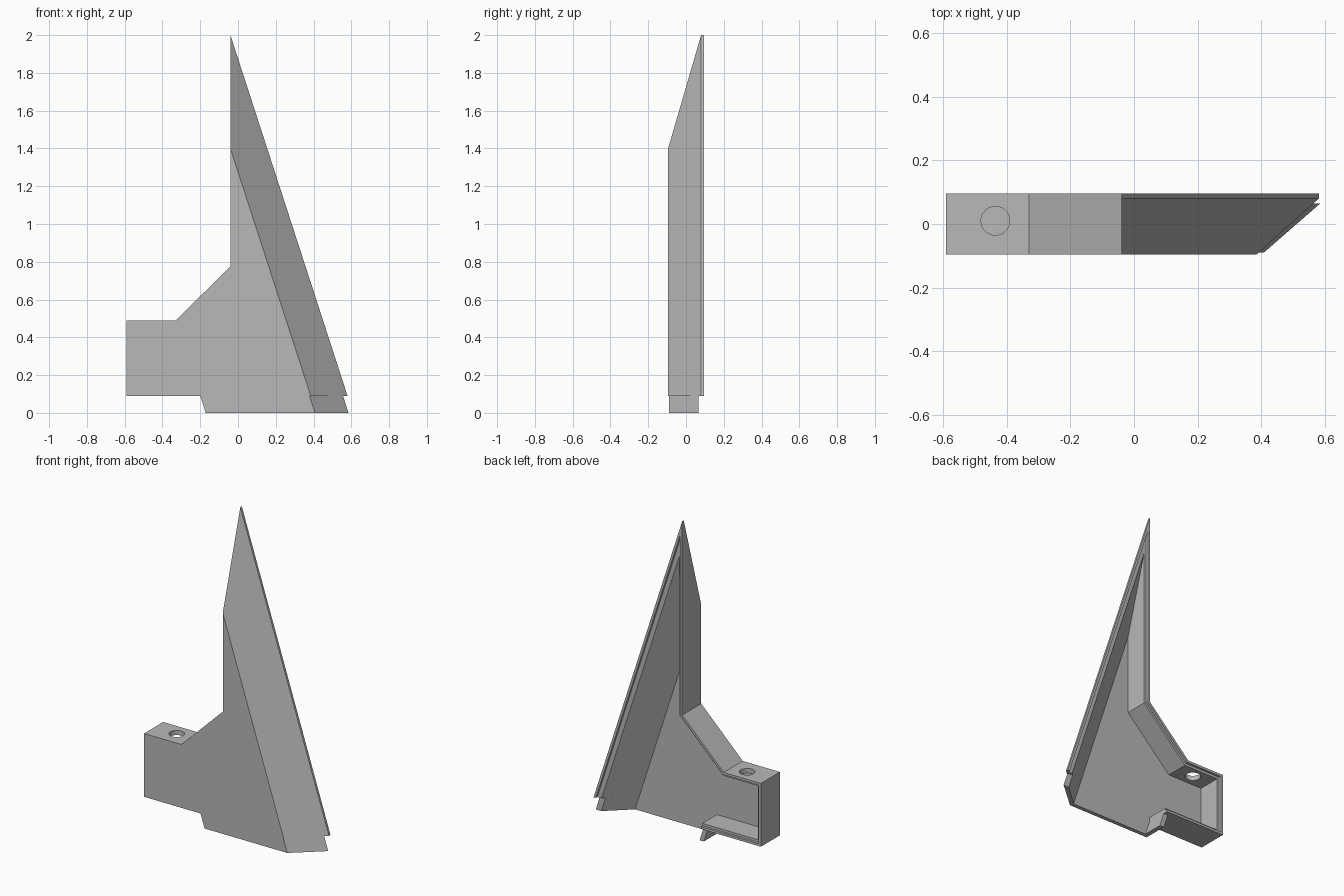
import bpy
import bmesh

default = bpy.data.objects.get("Cube")
if default:
    bpy.data.objects.remove(default, do_unlink=True)

grey = bpy.data.materials.new("plain grey")
grey.use_nodes = True
colour = (0.48, 0.48, 0.48, 1)
grey.diffuse_color = colour
grey.node_tree.nodes["Principled BSDF"].inputs["Base Color"].default_value = colour

BASE = 0.09              # underside of the main shell
SLOPE = 0.3246           # sideways run of the raked edge per unit of height
WALL, RIM = 0.03, 0.015  # wall thickness, thin outer rim
FRONT, LEDGE, BACK = -0.095, 0.08, 0.095


def outline(inset, end_x, y):
    """Open path round the shell, from the floor's end to the raked edge's foot."""
    mast = -0.04 + inset
    peak = BASE + (end_x - mast) / SLOPE
    return [(-0.17, y, BASE + inset), (-0.59 + inset, y, BASE + inset),
            (-0.59 + inset, y, 0.49 - inset),
            (-0.33 + 0.414 * inset, y, 0.49 - inset),
            (mast, y, 0.775 - 0.414 * inset),
            (mast, y, peak), (end_x, y, BASE)]


def finish(name, bm):
    bmesh.ops.recalc_face_normals(bm, faces=bm.faces)
    mesh = bpy.data.meshes.new(name)
    bm.to_mesh(mesh)
    bm.free()
    obj = bpy.data.objects.new(name, mesh)
    bpy.context.collection.objects.link(obj)
    mesh.materials.append(grey)
    return obj


def bridge(bm, a, b):
    for i in range(len(a) - 1):
        bm.faces.new((a[i], a[i + 1], b[i + 1], b[i]))


# Hollow shell: outer skin, stepped back rim, then inner skin
bm = bmesh.new()
rings = [[bm.verts.new(p) for p in outline(*args)] for args in (
    (0, 0.385, FRONT), (0, 0.58, LEDGE), (0, 0.58, BACK),
    (RIM, 0.564, BACK), (RIM, 0.564, LEDGE),
    (WALL, 0.534, LEDGE), (WALL, 0.372, FRONT + WALL))]
for a, b in zip(rings, rings[1:]):
    bridge(bm, a, b)
corner = bm.verts.new((-0.17, FRONT + WALL, BASE))
outer, inner = rings[0], rings[-1]
bm.faces.new(outer)
bm.faces.new(inner + [corner])
bm.faces.new([r[0] for r in rings] + [corner])
bm.faces.new([r[-1] for r in rings] + [corner, outer[0]])
shell = finish("main_shell", bm)

# Screw hole through the top of the side block
bm = bmesh.new()
bmesh.ops.create_cone(bm, cap_ends=True, segments=48, radius1=0.045,
                      radius2=0.045, depth=0.1)
bmesh.ops.translate(bm, verts=bm.verts, vec=(-0.435, 0.01, 0.475))
cutter = finish("hole_cutter", bm)
cutter.hide_render = True
hole = shell.modifiers.new("screw_hole", "BOOLEAN")
hole.operation = "DIFFERENCE"
hole.solver = "EXACT"
hole.object = cutter
bpy.context.view_layer.objects.active = shell
bpy.ops.object.modifier_apply(modifier=hole.name)
bpy.data.objects.remove(cutter, do_unlink=True)

# Locating lip under the open part of the base, sheared along the raked edge
bm = bmesh.new()
outside = [(-0.2, 0.065), (-0.2, -0.09), (0.378, -0.09), (0.556, 0.065)]
inside = [(-0.17, 0.065), (-0.17, -0.065), (0.372, -0.065), (0.517, 0.065)]
loops = []
for z in (BASE, 0):
    shift = (BASE - z) * SLOPE
    loops.append([[bm.verts.new((x + shift, y, z)) for x, y in path]
                  for path in (outside, inside)])
(top_out, top_in), (low_out, low_in) = loops
for a, b in ((top_out, low_out), (top_in, low_in),
             (top_out, top_in), (low_out, low_in)):
    bridge(bm, a, b)
for i in (0, -1):
    bm.faces.new((top_out[i], low_out[i], low_in[i], top_in[i]))
finish("locating_lip", bm)
